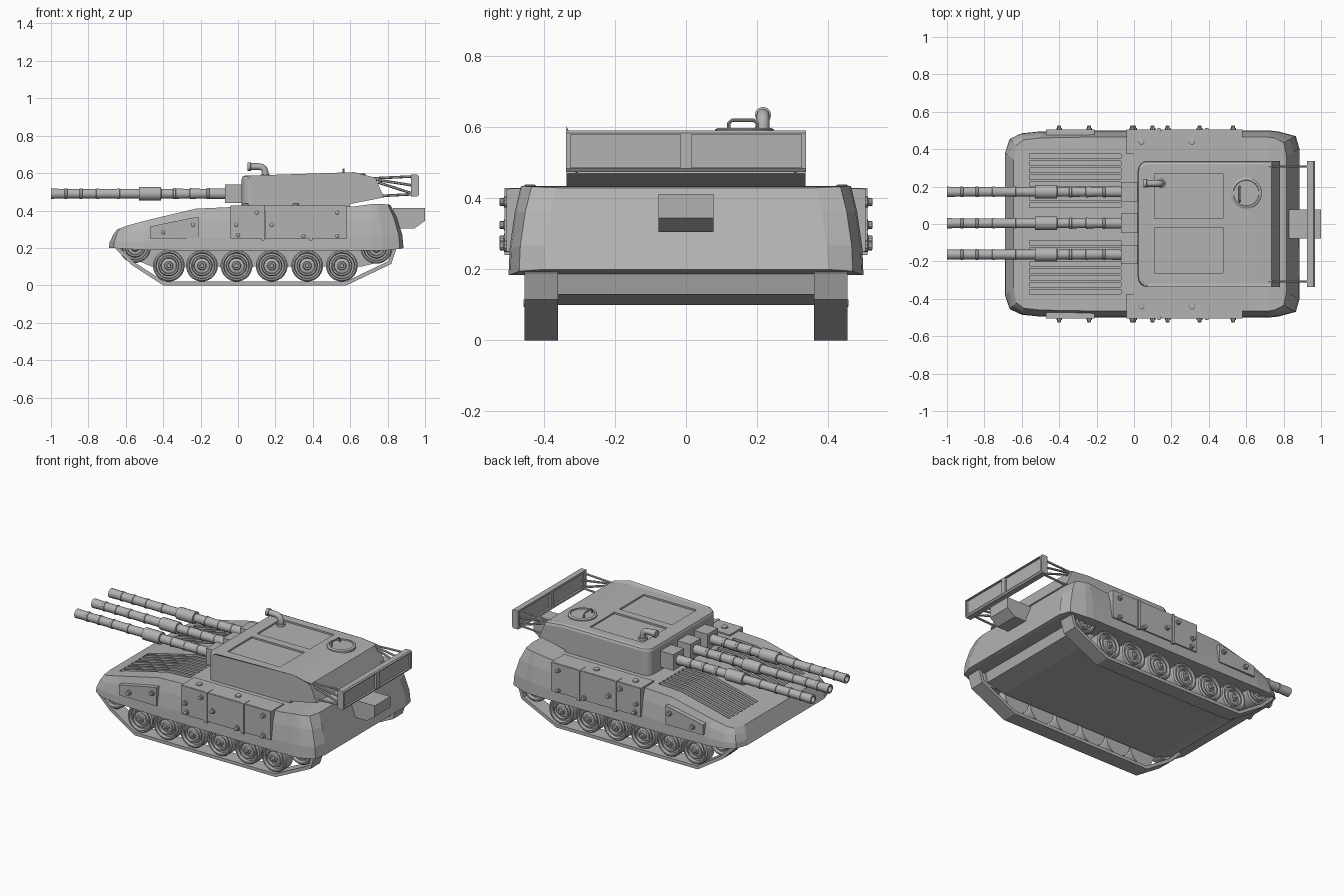
import bpy, bmesh, math
from mathutils import Vector

if "Cube" in bpy.data.objects:
    bpy.data.objects.remove(bpy.data.objects["Cube"])

grey = bpy.data.materials.new("armour_grey")
grey.diffuse_color = (0.45, 0.45, 0.45, 1)
grey.use_nodes = True
grey.node_tree.nodes["Principled BSDF"].inputs["Base Color"].default_value = grey.diffuse_color


def finish(bm, name, smooth=False):
    bmesh.ops.recalc_face_normals(bm, faces=bm.faces)
    me = bpy.data.meshes.new(name)
    bm.to_mesh(me)
    bm.free()
    me.materials.append(grey)
    ob = bpy.data.objects.new(name, me)
    bpy.context.collection.objects.link(ob)
    if smooth:
        bpy.ops.object.select_all(action='DESELECT')
        ob.select_set(True)
        bpy.context.view_layer.objects.active = ob
        bpy.ops.object.shade_smooth_by_angle(angle=math.radians(32))
    return ob


def loft(bm, rings, closed=False):
    """Join rings of points; cap the ends unless the rings form a closed loop."""
    vs = [[bm.verts.new(p) for p in r] for r in rings]
    n = len(vs[0])
    pairs = list(zip(vs, vs[1:])) + ([(vs[-1], vs[0])] if closed else [])
    for a, b in pairs:
        for i in range(n):
            j = (i + 1) % n
            bm.faces.new((a[i], a[j], b[j], b[i]))
    if not closed:
        bm.faces.new(vs[0])
        bm.faces.new(vs[-1])


def add_prism(bm, pts, y0, y1):
    loft(bm, [[(x, y, z) for x, z in pts] for y in (y0, y1)])


def rect(x0, x1, z0, z1):
    return [(x0, z0), (x1, z0), (x1, z1), (x0, z1)]


def prism(name, pts, y0, y1):
    bm = bmesh.new()
    add_prism(bm, pts, y0, y1)
    return finish(bm, name)


def lathe(name, prof, axis, loc, n=20):
    """Revolve (radius, distance) pairs about an axis through loc."""
    bm = bmesh.new()
    rings = []
    for r, a in prof:
        ring = []
        for i in range(n):
            t = 2 * math.pi * (i + 0.5) / n
            c, s = r * math.cos(t), r * math.sin(t)
            p = {'x': (a, c, s), 'y': (c, a, s), 'z': (c, s, a)}[axis]
            ring.append(Vector(p) + Vector(loc))
        rings.append(ring)
    loft(bm, rings)
    return finish(bm, name, True)


def tube(name, pts, r, n=8):
    """Round bar along a path in a plane of constant y or constant x."""
    pts = [Vector(p) for p in pts]
    flat = Vector((0, 1, 0)) if abs(pts[0].y - pts[-1].y) < 1e-4 else Vector((1, 0, 0))
    rs = r if isinstance(r, list) else [r] * len(pts)
    bm, rings = bmesh.new(), []
    for i, p in enumerate(pts):
        d = (pts[min(i + 1, len(pts) - 1)] - pts[max(i - 1, 0)]).normalized()
        u = d.cross(flat)
        rings.append([p + rs[i] * (u * math.cos(2 * math.pi * k / n) + flat * math.sin(2 * math.pi * k / n))
                      for k in range(n)])
    loft(bm, rings)
    return finish(bm, name, True)


def cut(ob, prisms):
    """Subtract a set of prisms from an object."""
    bm = bmesh.new()
    for p in prisms:
        add_prism(bm, *p)
    cutter = finish(bm, "cutter")
    cutter.hide_render = True
    m = ob.modifiers.new("cut", 'BOOLEAN')
    m.object, m.operation, m.solver = cutter, 'DIFFERENCE', 'EXACT'
    bpy.context.view_layer.update()
    ob.data = bpy.data.meshes.new_from_object(ob.evaluated_get(bpy.context.evaluated_depsgraph_get()))
    ob.modifiers.clear()
    bpy.data.objects.remove(cutter)


# Upper hull: cross sections (x, half width, bottom z, top z, lean of the end)
sections = [(-.69, .38, .20, .30, -.045), (-.665, .455, .20, .305, -.035), (-.60, .485, .195, .32, -.01),
            (-.50, .495, .19, .345, 0), (-.225, .50, .185, .41, 0), (0, .50, .185, .42, 0),
            (.62, .50, .185, .422, 0), (.72, .50, .185, .435, 0), (.77, .495, .185, .435, .02),
            (.865, .47, .195, .433, .065), (.885, .40, .20, .43, .07)]
bm, rings = bmesh.new(), []
for x, hw, zb, zt, lean in sections:
    half = [(x - lean * t * t, hw - .035 * t * t, zb + (zt - zb) * t) for t in (0, .3, .7, 1)]
    rings.append(half + [(px, -py, pz) for px, py, pz in reversed(half)])
loft(bm, rings)
hull = finish(bm, "upper_hull")

# Engine deck slots
slot = [(-.56, .31), (-.225, .388), (-.07, .40), (-.07, .5), (-.56, .5)]
cut(hull, [(slot, s * (.10 + .0375 * i) - .011, s * (.10 + .0375 * i) + .011)
           for s in (-1, 1) for i in range(8)])

# Lower hull between the tracks
prism("lower_hull", [(-.62, .21), (-.58, .15), (-.46, .10), (.66, .10), (.78, .13), (.80, .21)], -.362, .362)

# Running gear
track = [(-.40, 0), (.58, 0), (.82, .115), (.845, .19), (.82, .235), (-.62, .235), (-.655, .195), (-.57, .11)]


def inset(pts, d):
    out = []
    for i, p in enumerate(pts):
        p, a, b = Vector(p), Vector(pts[i - 1]), Vector(pts[(i + 1) % len(pts)])
        n1, n2 = [Vector((-v.y, v.x)) for v in ((p - a).normalized(), (b - p).normalized())]
        m = (n1 + n2).normalized()
        out.append(p + m * d / m.dot(n1))
    return out


inner = inset(track, .02)
wheel = [(.085, .37), (.085, .438), (.078, .446), (.070, .446), (.066, .428), (.056, .428), (.052, .444),
         (.044, .444), (.040, .432), (.024, .436), (.020, .446), (.012, .446), (.010, .458), (.004, .458)]
for s, side in ((1, "left"), (-1, "right")):
    bm = bmesh.new()
    loft(bm, [[(x, s * y, z) for x, z in ps]
              for ps, y in ((track, .36), (track, .455), (inner, .455), (inner, .36))], True)
    finish(bm, side + "_track")
    spots = [(x, .105) for x in (-.37, -.193, -.008, .18, .37, .555)] + [(-.55, .205), (.74, .2)]
    for i, (x, z) in enumerate(spots):
        lathe(f"{side}_wheel_{i + 1}", [(r, s * a) for r, a in wheel], 'y', (x, 0, z), 24)

# Side armour plates with straps and bolts
bolt = [(.016, 0), (.016, .012), (.011, .014), (.011, .024), (.007, .026)]
for s, side in ((1, "left"), (-1, "right")):
    prism(side + "_front_plate", [(-.47, .25), (-.21, .25), (-.21, .365), (-.25, .36), (-.47, .315)],
          s * .46, s * .504)
    for i, (a, b) in enumerate(((-.04, .125), (.145, .38), (.395, .58))):
        prism(f"{side}_skirt_plate_{i + 1}", rect(a, b, .25, .427), s * .45, s * .506)
    prism(side + "_top_plate", rect(-.04, .58, .40, .428), s * .375, s * .498)
    for i, x in enumerate((.125, .38)):
        prism(f"{side}_strap_{i + 1}", rect(x, x + .018, .24, .43), s * .45, s * .512)
    for i, (x, z) in enumerate([(-.40, .285), (-.24, .325), (-.01, .325), (0, .27), (.10, .39), (.18, .325),
                                (.35, .265), (.53, .39), (.53, .265)]):
        lathe(f"{side}_bolt_{i + 1}", [(r, s * a) for r, a in bolt], 'y', (x, s * .50, z), 10)
    for i, x in enumerate((.04, .31)):
        lathe(f"{side}_top_bolt_{i + 1}", [(.018, 0), (.018, .009), (.012, .013)], 'z', (x, s * .44, .427), 12)

# Turret: side profile, rounded front corners, softened edges
bm = bmesh.new()
add_prism(bm, [(.02, .41), (.60, .41), (.60, .435), (.78, .47), (.735, .575), (.62, .587), (.02, .587)],
          -.337, .337)
front = [e for e in bm.edges if all(abs(v.co.x - .02) < .001 for v in e.verts)
         and abs(e.verts[0].co.y - e.verts[1].co.y) < .001]
bmesh.ops.bevel(bm, geom=front, offset=.05, segments=4, profile=.5, affect='EDGES')
top = [e for e in bm.edges if all(v.co.z > .57 for v in e.verts) and e.calc_face_angle(0) > .8
       and min(v.co.x for v in e.verts) < .65]
bmesh.ops.bevel(bm, geom=top, offset=.018, segments=2, profile=.5, affect='EDGES')
turret = finish(bm, "turret")
# Two sunken roof panels
cut(turret, [(rect(.11, .475, .577, .65), .03, .27), (rect(.11, .475, .577, .65), -.262, -.02)])

# Roof hatch with grab handle
lathe("hatch", [(.084, .57), (.084, .594), (.076, .599), (.070, .599), (.068, .593)], 'z', (.60, .165, 0), 20)
tube("hatch_handle", [(.565, .12, .59), (.565, .12, .612), (.565, .13, .621), (.565, .19, .621),
                      (.565, .20, .612), (.565, .20, .59)], .005)

# Periscope: bent pipe with a flared end
tube("periscope", [(.145, .217, .57), (.145, .217, .605), (.14, .217, .622), (.128, .217, .632),
                   (.11, .217, .635), (.07, .217, .635), (.068, .217, .635), (.05, .217, .635)],
     [.018] * 6 + [.023, .023], 12)
lathe("periscope_base", [(.026, .575), (.026, .592)], 'z', (.145, .217, 0), 12)

# Three guns: segmented barrels with sleeves and mantlet blocks
barrel = [(.016, -.94), (.018, -1), (.028, -1)]
for x in (-.92, -.84, -.75, -.64):
    barrel += [(.026, x - .008), (.029, x - .006), (.029, x + .006), (.026, x + .008)]
barrel += [(.026, -.53), (.037, -.528), (.037, -.412), (.026, -.41)]
for x in (-.34, -.25, -.16):
    barrel += [(.026, x - .008), (.030, x - .006), (.030, x + .006), (.028, x + .008)]
barrel += [(.030, -.05)]
for i, y in enumerate((.172, .004, -.163)):
    lathe(f"gun_barrel_{i + 1}", barrel, 'x', (0, y, .49), 16)
    prism(f"gun_mantlet_{i + 1}", rect(-.07, .05, .44, .54), y - .052, y + .052)

# Rear bustle rack: framed panel carried on struts
rack = prism("rear_rack_panel", [(.925, .475), (.96, .475), (.967, .485), (.967, .585), (.96, .592), (.925, .592)],
             -.338, .338)
cut(rack, [(rect(a, b, .487, .58), y, y + .31) for a, b in ((.9, .937), (.955, 1)) for y in (-.325, .015)])
for s, side in ((1, "left"), (-1, "right")):
    for i, (x0, z0, x1, z1) in enumerate(((.72, .572, .93, .582), (.76, .478, .93, .487),
                                          (.74, .565, .93, .535), (.75, .55, .93, .492))):
        tube(f"{side}_rack_strut_{i + 1}", [(x0, s * .308, z0), (x1, s * .308, z1)], .007, 6)

# Stowage box on the hull rear
prism("rear_box", [(.83, .305), (.945, .305), (1.0, .345), (1.0, .413), (.83, .413)], -.077, .077)
